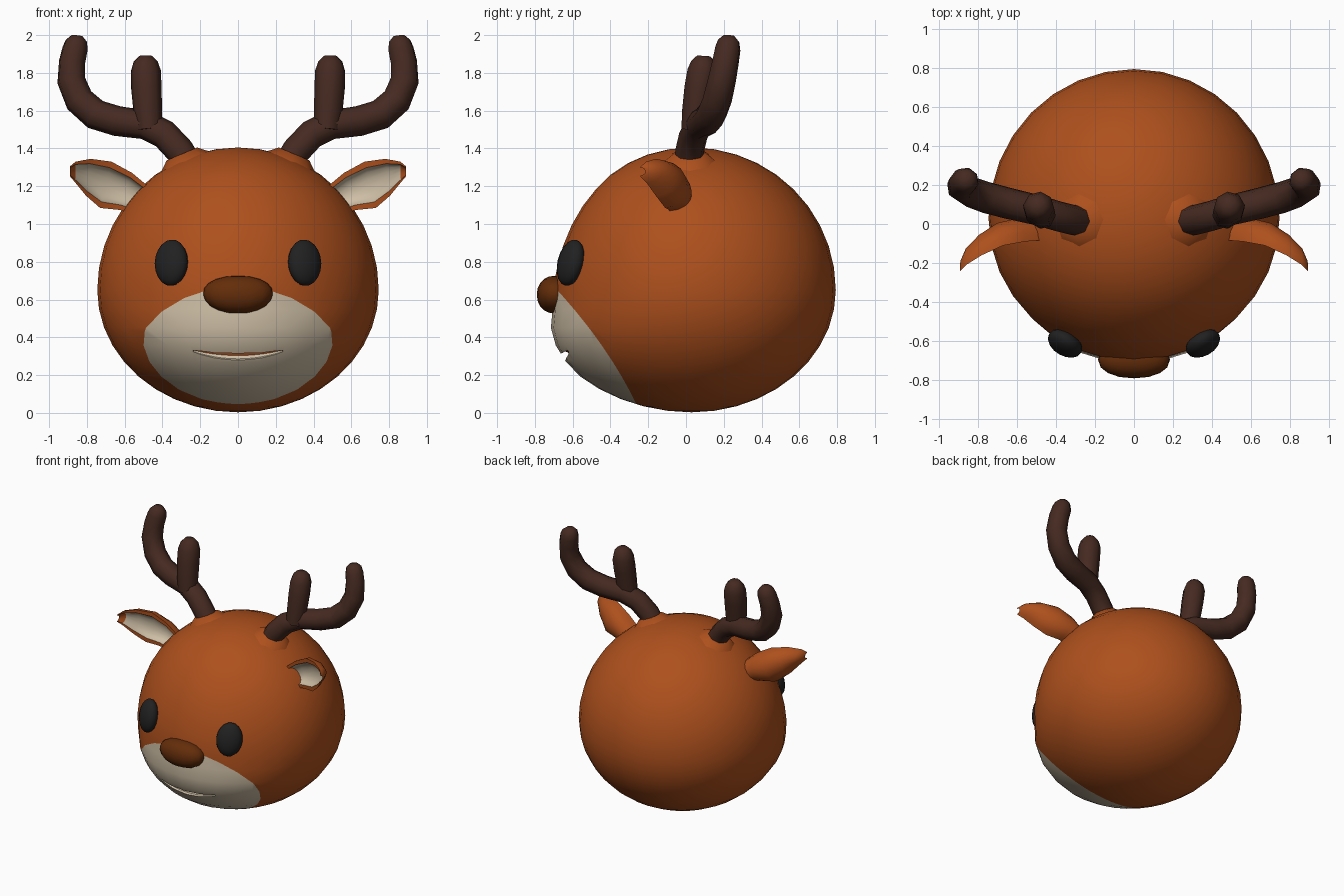
import bpy, bmesh, math
from mathutils import Vector, Matrix

cube = bpy.data.objects.get("Cube")
if cube:
    bpy.data.objects.remove(cube)


def material(name, rgb):
    m = bpy.data.materials.new(name)
    m.use_nodes = True
    color = (*rgb, 1)
    m.diffuse_color = color
    m.node_tree.nodes["Principled BSDF"].inputs["Base Color"].default_value = color
    return m


FUR = material("orange fur", (0.42, 0.08, 0.012))
CREAM = material("cream", (0.62, 0.52, 0.38))
ANTLER = material("dark brown antler", (0.06, 0.023, 0.015))
NOSE = material("brown nose", (0.125, 0.026, 0.003))
EYE = material("black eye", (0.015, 0.015, 0.015))


def add(name, data):
    obj = bpy.data.objects.new(name, data)
    bpy.context.collection.objects.link(obj)
    return obj


def from_bmesh(name, bm, *mats):
    bmesh.ops.recalc_face_normals(bm, faces=bm.faces)
    mesh = bpy.data.meshes.new(name)
    for m in mats:
        mesh.materials.append(m)
    bm.to_mesh(mesh)
    bm.free()
    return add(name, mesh)


def baked(obj):
    deps = bpy.context.evaluated_depsgraph_get()
    return bpy.data.meshes.new_from_object(obj.evaluated_get(deps))


def smooth(obj, angle=50):
    bpy.ops.object.select_all(action="DESELECT")
    obj.select_set(True)
    bpy.context.view_layer.objects.active = obj
    bpy.ops.object.shade_smooth_by_angle(angle=math.radians(angle))


def pair(obj):
    # Finish a left-hand part and mirror it to the right
    smooth(obj)
    obj.modifiers.new("mirror", "MIRROR").use_clip = False


def tube(name, points, *mats):
    # Round eight-sided tube along (x, y, z, radius) points
    curve = bpy.data.curves.new(name, "CURVE")
    curve.dimensions = "3D"
    curve.bevel_depth = 1
    curve.bevel_resolution = 2
    curve.use_fill_caps = True
    spline = curve.splines.new("POLY")
    spline.points.add(len(points) - 1)
    for p, (x, y, z, r) in zip(spline.points, points):
        p.co = (x, y, z, 1)
        p.radius = r
    temp = add(name, curve)
    mesh = baked(temp)
    bpy.data.objects.remove(temp)
    bm = bmesh.new()
    bm.from_mesh(mesh)
    bmesh.ops.remove_doubles(bm, verts=bm.verts, dist=0.0005)
    return from_bmesh(name, bm, *mats)


def sphere(u, v):
    bm = bmesh.new()
    bmesh.ops.create_uvsphere(bm, u_segments=u, v_segments=v, radius=1)
    return bm


# Head: egg shape, widest below the middle, with a fuller chin and a slimmer brow
def bump(z, centre, reach):
    t = (z - centre) / reach
    return max(0, 1 - t * t)


head_bm = sphere(32, 20)
for v in head_bm.verts:
    height = 0.755 if v.co.z > 0 else 0.647
    v.co = Vector((v.co.x * 0.745, v.co.y * 0.763 + 0.03, v.co.z * height + 0.65))
    front = min(1, max(0, -v.co.y / 0.5))
    v.co.y += front * (0.045 * bump(v.co.z, 0.92, 0.5) - 0.05 * bump(v.co.z, 0.18, 0.38))


# Muzzle colour: a gently bowed slanting cut across the lower face
def bow(z):
    return 0.035 * bump(z, 0.36, 0.31)


for v in head_bm.verts:
    v.co.y -= bow(v.co.z)
cut_point, cut_normal = Vector((0, -0.7, 0.67)), Vector((0, -0.82, -0.575)).normalized()
bmesh.ops.bisect_plane(head_bm, geom=head_bm.verts[:] + head_bm.edges[:] + head_bm.faces[:],
                       plane_co=cut_point, plane_no=cut_normal, dist=0.0001)
for f in head_bm.faces:
    f.material_index = int((f.calc_center_median() - cut_point).dot(cut_normal) > 0)
for v in head_bm.verts:
    v.co.y += bow(v.co.z)
head_solid = from_bmesh("head_solid", head_bm, FUR, CREAM)

# Mouth: smiling groove cut into the muzzle, with a cream lower lip
smile = []
for i in range(-8, 9):
    t = i / 8
    smile.append((0.235 * t, -0.642 + 0.025 * t * t, 0.303 + 0.028 * t * t,
                  0.009 + 0.015 * (1 - t * t)))
cutter = tube("mouth_cutter", smile, FUR, CREAM)
for p in cutter.data.polygons:
    p.material_index = int(p.normal.z < -0.2)
cutter.hide_render = True
groove = head_solid.modifiers.new("mouth", "BOOLEAN")
groove.operation = "DIFFERENCE"
groove.solver = "EXACT"
groove.object = cutter
head = add("head", baked(head_solid))
bpy.data.objects.remove(head_solid)
bpy.data.objects.remove(cutter)
smooth(head, 40)

# Nose: rounded ellipsoid, a little wider at the top
nose_bm = sphere(16, 10)
for v in nose_bm.verts:
    x, y, z = (math.copysign(abs(c) ** 0.94, c) for c in v.co)
    v.co = (x * 0.184 * (1 + 0.06 * z), y * 0.095 - 0.695, z * 0.1 + 0.626)
smooth(from_bmesh("nose", nose_bm, NOSE))

# Eyes: upright ovals leaning with the face
eye_bm = sphere(16, 10)
eye_bm.transform(Matrix.Translation((0.353, -0.611, 0.795)) @ Matrix.Rotation(-0.24, 4, "X")
                 @ Matrix.Rotation(0.5, 4, "Z") @ Matrix.Diagonal((0.095, 0.06, 0.125, 1)))
pair(from_bmesh("eyes", eye_bm, EYE))

# Antlers: curved main beam and an upright tine
pair(tube("antler_beams", [
    (0.25, 0.015, 1.29, 0.077), (0.31, 0.02, 1.39, 0.077), (0.39, 0.04, 1.475, 0.077),
    (0.49, 0.07, 1.525, 0.078), (0.64, 0.105, 1.545, 0.08), (0.755, 0.135, 1.58, 0.081),
    (0.84, 0.165, 1.655, 0.079), (0.883, 0.19, 1.76, 0.076), (0.878, 0.21, 1.86, 0.072),
    (0.862, 0.222, 1.93, 0.069), (0.855, 0.226, 1.97, 0.058), (0.852, 0.228, 1.997, 0.03)], ANTLER))
pair(tube("antler_tines", [
    (0.47, 0.045, 1.5, 0.07), (0.478, 0.055, 1.6, 0.076), (0.485, 0.072, 1.72, 0.081),
    (0.488, 0.087, 1.81, 0.08), (0.489, 0.092, 1.86, 0.064), (0.489, 0.094, 1.89, 0.035)], ANTLER))

# Fur collars around the antler roots
collar_bm = bmesh.new()
bmesh.ops.create_cone(collar_bm, cap_ends=True, segments=8, radius1=0.14, radius2=0.088, depth=0.045)
collar_bm.transform(Matrix.Translation((0.288, 0.022, 1.35)) @ Matrix.Rotation(0.4, 4, "Y"))
pair(from_bmesh("antler_collars", collar_bm, FUR))

# Ears: cupped leaves lofted from rings; each station is top xz, bottom xz, rim y, depth
stations = [
    ((0.44, 1.17), (0.52, 1.05), -0.08, 0.11), ((0.56, 1.27), (0.63, 1.075), -0.09, 0.12),
    ((0.67, 1.33), (0.73, 1.085), -0.11, 0.115), ((0.78, 1.345), (0.805, 1.15), -0.16, 0.105),
    ((0.86, 1.33), (0.862, 1.22), -0.21, 0.085), ((0.89, 1.305), (0.888, 1.25), -0.24, 0.05)]
ear_bm = bmesh.new()
ARC = 9
rings = []
for top, bottom, rim, depth in stations:
    top, bottom = Vector((top[0], rim, top[1])), Vector((bottom[0], rim, bottom[1]))
    mid, half = (top + bottom) / 2, (top - bottom) / 2
    ring = []
    for width, deep, order in ((1, depth, range(ARC)), (0.74, depth * 0.5, reversed(range(ARC)))):
        for i in order:
            a = math.pi * i / (ARC - 1)
            ring.append(ear_bm.verts.new(mid + half * width * math.cos(a)
                                         + Vector((0, deep * math.sin(a), 0))))
    rings.append(ring)
for s, (r0, r1) in enumerate(zip(rings, rings[1:])):
    for i in range(2 * ARC):
        j = (i + 1) % (2 * ARC)
        f = ear_bm.faces.new((r0[i], r0[j], r1[j], r1[i]))
        f.material_index = int(ARC <= i < 2 * ARC - 1 and s < len(stations) - 2)
for ring in (rings[0], rings[-1]):
    ear_bm.faces.new(ring)
pair(from_bmesh("ears", ear_bm, FUR, CREAM))
